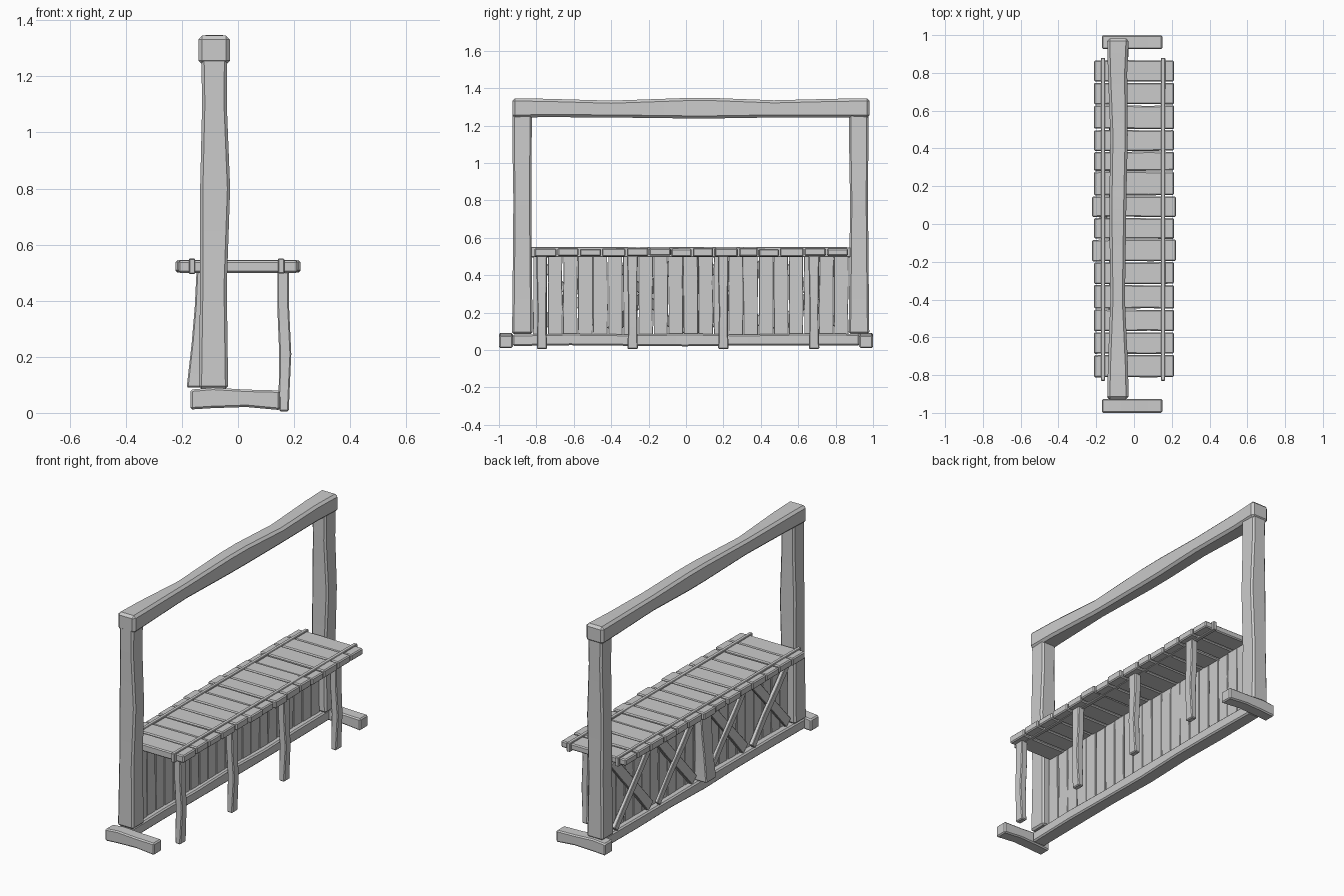
import bpy, bmesh, math, random
from mathutils import Matrix, Vector

random.seed(4)


def beam(name, axis, stations, bevel=0.006, loc=(0, 0, 0), rot_x=0.0):
    """Bevelled, hand-hewn timber. Station = (pos, lo1, hi1, lo2, hi2);
    the ranges are for the two remaining axes in x, y, z order."""
    others = [i for i in range(3) if i != axis]
    bm = bmesh.new()
    rings = []
    for pos, a0, a1, b0, b1 in stations:
        ring = []
        for a, b in ((a0, b0), (a1, b0), (a1, b1), (a0, b1)):
            co = Vector()
            co[axis], co[others[0]], co[others[1]] = pos, a, b
            ring.append(bm.verts.new(co))
        rings.append(ring)
    for r, s in zip(rings, rings[1:]):
        for i in range(4):
            j = (i + 1) % 4
            bm.faces.new((r[i], r[j], s[j], s[i]))
    bm.faces.new(rings[0][::-1])
    bm.faces.new(rings[-1])
    bmesh.ops.recalc_face_normals(bm, faces=bm.faces)
    edges = [e for e in bm.edges if e.calc_face_angle(0) > math.radians(40)]
    bmesh.ops.bevel(bm, geom=edges, offset=bevel, segments=1, affect='EDGES')
    bm.transform(Matrix.Translation(loc) @ Matrix.Rotation(rot_x, 4, 'X'))
    bmesh.ops.recalc_face_normals(bm, faces=bm.faces)
    me = bpy.data.meshes.new(name)
    bm.to_mesh(me)
    bm.free()
    for p in me.polygons:
        p.use_smooth = True
    me.set_sharp_from_angle(angle=math.radians(30))
    ob = bpy.data.objects.new(name, me)
    bpy.context.collection.objects.link(ob)
    return ob


def j(v, amount=0.004):
    return v + random.uniform(-amount, amount)


def rough(start, end, ranges, n=3, amount=0.004):
    """Evenly spaced stations with slightly wobbling sides."""
    return [(start + (end - start) * i / n, *[j(r, amount) for r in ranges])
            for i in range(n + 1)]


# Tall posts
for side, y0, y1 in (("left", -0.93, -0.82), ("right", 0.87, 0.98)):
    beam(side + "_post", 2, [
        (0.085, -0.140, -0.035, y0, y1),
        (0.45, -0.135, -0.040, y0 + 0.004, y1 - 0.004),
        (0.80, -0.135, -0.028, y0 + 0.007, y1 - 0.007),
        (1.10, -0.128, -0.040, y0 + 0.002, y1 - 0.005),
        (1.34, -0.132, -0.038, y0 + 0.003, y1 - 0.003)], 0.010)

# Overhead beam
beam("top_beam", 1, [
    (-0.928, -0.142, -0.028, 1.242, 1.345),
    (-0.75, -0.138, -0.032, 1.245, 1.343),
    (-0.40, -0.125, -0.048, 1.243, 1.333),
    (0.00, -0.130, -0.042, 1.238, 1.347),
    (0.15, -0.130, -0.040, 1.238, 1.347),
    (0.47, -0.125, -0.033, 1.243, 1.335),
    (0.80, -0.138, -0.036, 1.243, 1.343),
    (0.982, -0.142, -0.028, 1.242, 1.345)], 0.014)

# Ground sill and feet
beam("bottom_beam", 1, rough(-0.927, 0.927, (-0.13, -0.045, 0.022, 0.085), 6), 0.008)
for side, y0, y1 in (("left", -1.0, -0.926), ("right", 0.926, 1.0)):
    beam(side + "_foot", 0, [
        (-0.17, y0, y1, 0.012, 0.083),
        (-0.09, y0, y1, 0.017, 0.090),
        (0.03, y0, y1, 0.021, 0.083),
        (0.15, y0, y1, 0.010, 0.080)], 0.007)

# Counter planks laid crosswise
cuts = [-0.815, -0.69, -0.57, -0.45, -0.32, -0.20, -0.08, 0.035,
        0.15, 0.28, 0.385, 0.50, 0.63, 0.75, 0.87]
for y0, y1 in zip(cuts, cuts[1:]):
    reach = 0.222 if -0.1 > y0 > -0.3 or 0 < y0 < 0.1 else 0.212
    top, low = j(0.543, 0.003), j(0.501, 0.003)
    beam("counter_plank", 0, [
        (x, j(y0 + 0.003, 0.002), j(y1 - 0.003, 0.002), low, top)
        for x in (-reach, -0.08, 0.08, reach)], 0.006)

# Long strips through the counter
for x in (-0.164, 0.154):
    beam("counter_strip", 1, rough(-0.83, 0.88, (x - 0.011, x + 0.011, 0.496, 0.550), 6, 0.001), 0.003)

# Front legs
for y in (-0.770, -0.285, 0.200, 0.685):
    beam("front_leg", 2, [
        (0.005, 0.147, 0.181, y - 0.028, y + 0.028),
        (0.08, 0.145, 0.184, y - 0.026, y + 0.025),
        (0.21, 0.147, 0.190, y - 0.024, y + 0.024),
        (0.38, 0.140, 0.182, y - 0.028, y + 0.026),
        (0.505, 0.140, 0.182, y - 0.030, y + 0.028)], 0.005)

# Upright boards of the wall
n = 21
step = 1.69 / n
for i in range(n):
    y0 = -0.82 + i * step
    x = j(-0.085, 0.002)
    beam("wall_board", 2, [
        (z, x - 0.010, x + 0.010, j(y0 + 0.002, 0.0025), j(y0 + step - 0.002, 0.0025))
        for z in (0.075, 0.22, 0.36, 0.505)], 0.002)

# Crossed braces on the back of the wall
for yc in (0.665, 0.265, -0.22, -0.62):
    angle = math.atan2(0.40, 0.36)
    for k, x, half in ((1, -0.106, 0.030), (-1, -0.122, 0.020)):
        beam("cross_brace", 1, rough(-0.265, 0.265, (x - 0.010, x + 0.010, -half, half), 3, 0.003),
             0.003, (0, yc, 0.295), k * angle)

# Leaning middle board on the back
beam("middle_back_board", 2, [
    (0.09, -0.183, -0.100, -0.025, 0.070),
    (0.25, -0.165, -0.100, -0.020, 0.064),
    (0.38, -0.154, -0.100, -0.028, 0.068),
    (0.505, -0.148, -0.100, -0.024, 0.066)], 0.005)
